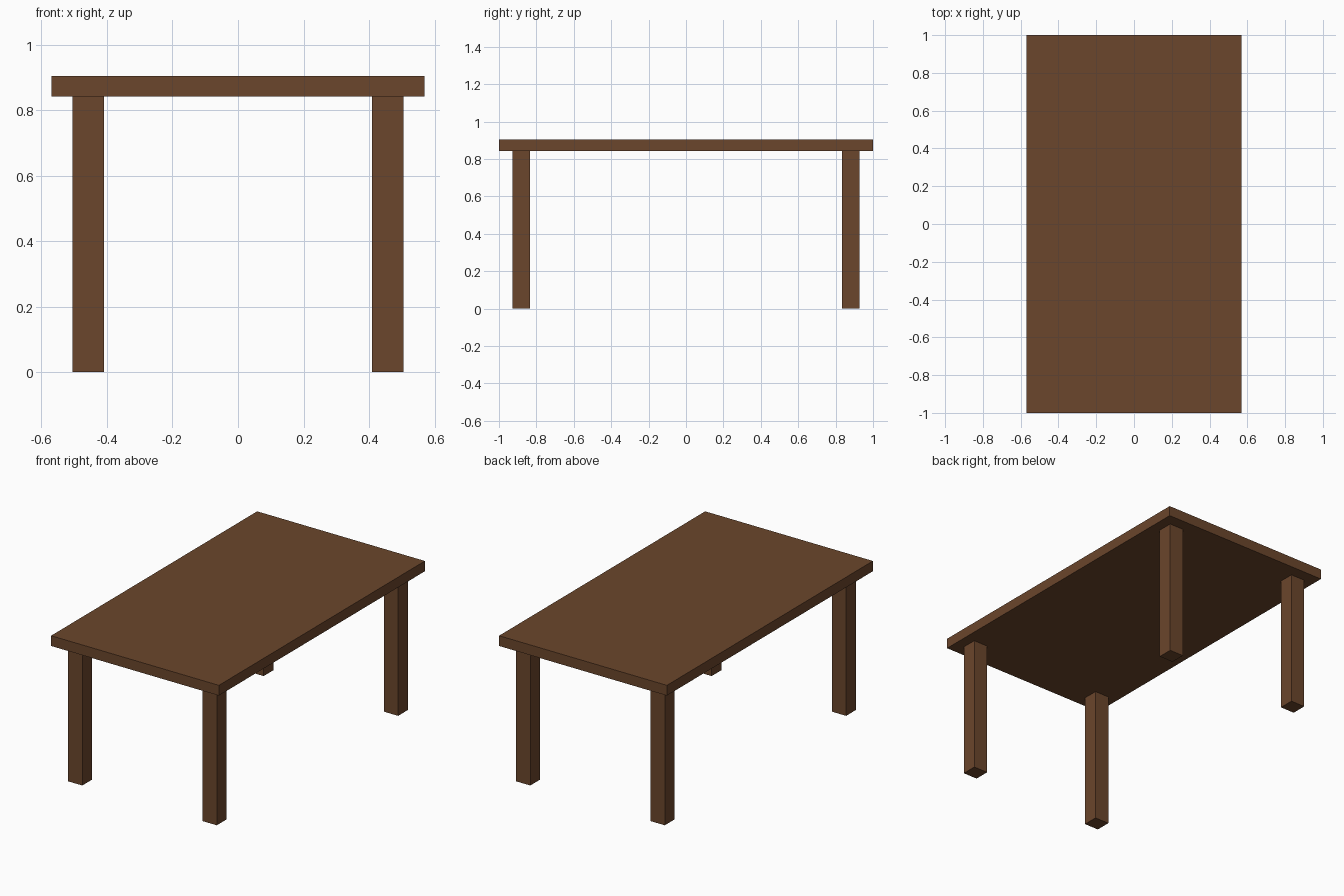
import bpy

if "Cube" in bpy.data.objects:
    bpy.data.objects.remove(bpy.data.objects["Cube"])

wood = bpy.data.materials.new("brown wood")
wood.diffuse_color = (0.147, 0.061, 0.025, 1)
wood.use_nodes = True
wood.node_tree.nodes["Principled BSDF"].inputs["Base Color"].default_value = wood.diffuse_color


def box(name, center, size):
    """Add a box with its scale applied."""
    bpy.ops.mesh.primitive_cube_add(size=1, location=center)
    obj = bpy.context.object
    obj.name = name
    obj.scale = size
    bpy.ops.object.transform_apply(location=False, rotation=False, scale=True)
    obj.data.materials.append(wood)
    return obj


LEG_HEIGHT = 0.842
TOP_HEIGHT = 0.905

# Tabletop slab
box("tabletop", (0, 0, (LEG_HEIGHT + TOP_HEIGHT) / 2),
    (1.14, 2.0, TOP_HEIGHT - LEG_HEIGHT))

# Four square legs set in from the corners
for y, end in ((-0.88, "front"), (0.88, "back")):
    for x, side in ((-0.457, "left"), (0.457, "right")):
        box(f"{end}_{side}_leg", (x, y, LEG_HEIGHT / 2),
            (0.096, 0.094, LEG_HEIGHT))
